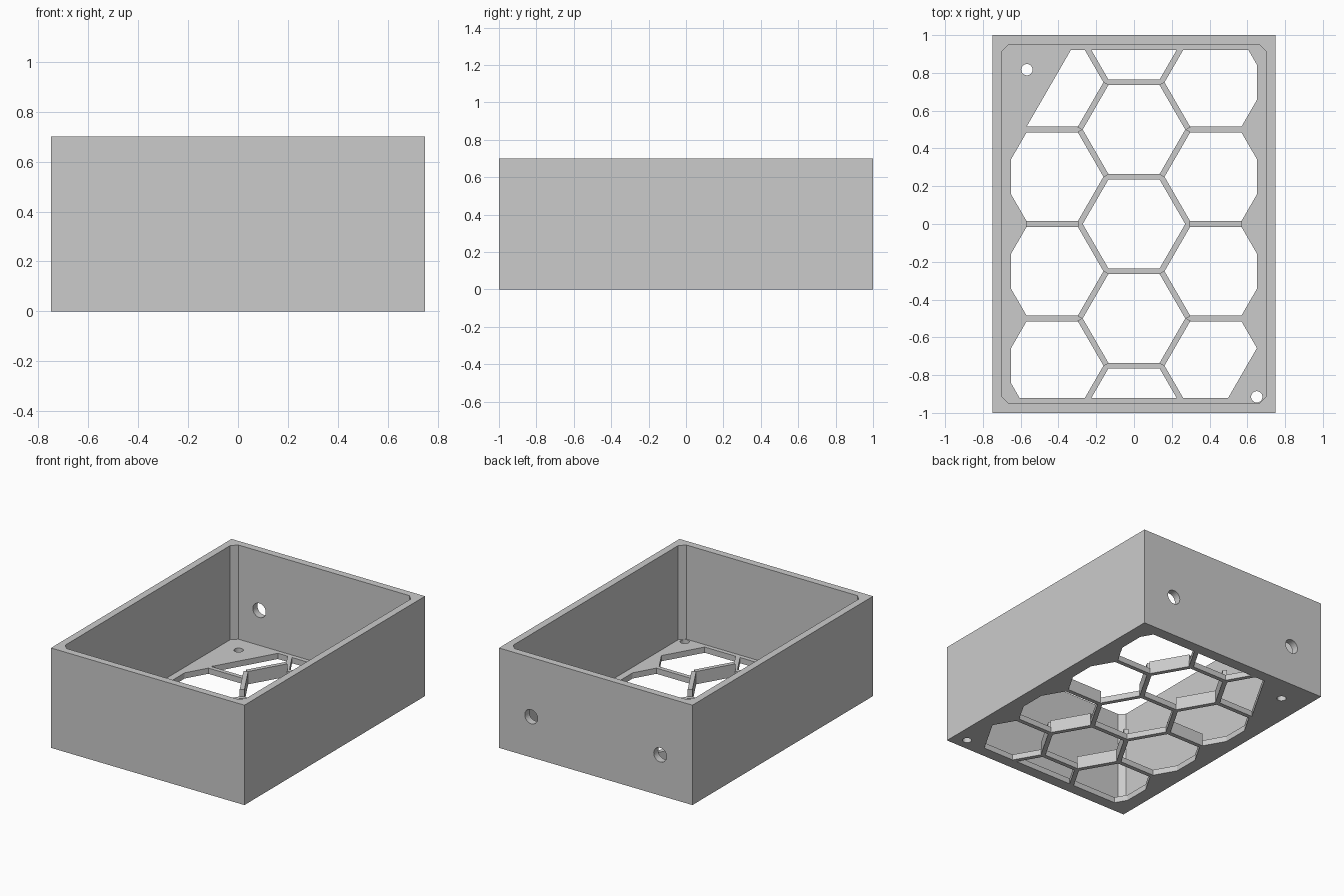
import bpy, bmesh, math
from mathutils import Vector, Matrix

if "Cube" in bpy.data.objects:
    bpy.data.objects.remove(bpy.data.objects["Cube"], do_unlink=True)

HX, HY, HEIGHT = 0.75, 1.0, 0.70
WALL, FLOOR, RIB_TOP = 0.05, 0.04, 0.09
PITCH, RIB = 0.5, 0.03
S60 = math.sin(math.radians(60))

grey = bpy.data.materials.new("light_grey")
grey.use_nodes = True
grey.diffuse_color = (0.6, 0.6, 0.6, 1)
grey.node_tree.nodes["Principled BSDF"].inputs["Base Color"].default_value = grey.diffuse_color


def add_prism(bm, outline, z0, z1, matrix=Matrix()):
    """Add a closed prism over a counter-clockwise outline."""
    low = [bm.verts.new(matrix @ Vector((x, y, z0))) for x, y in outline]
    high = [bm.verts.new(matrix @ Vector((x, y, z1))) for x, y in outline]
    bm.faces.new(low[::-1])
    bm.faces.new(high)
    n = len(outline)
    for i in range(n):
        j = (i + 1) % n
        bm.faces.new((low[i], low[j], high[j], high[i]))


def make_object(name, bm):
    bmesh.ops.recalc_face_normals(bm, faces=bm.faces[:])
    mesh = bpy.data.meshes.new(name)
    bm.to_mesh(mesh)
    bm.free()
    mesh.materials.append(grey)
    obj = bpy.data.objects.new(name, mesh)
    bpy.context.collection.objects.link(obj)
    return obj


def ngon(cx, cy, r, n):
    return [(cx + r * math.cos(math.tau * i / n), cy + r * math.sin(math.tau * i / n))
            for i in range(n)]


def rect(hx, hy):
    return [(-hx, -hy), (hx, -hy), (hx, hy), (-hx, hy)]


def clip(poly, a, b, c):
    """Keep the part of a convex polygon where a*x + b*y <= c."""
    out = []
    for i, p in enumerate(poly):
        q = poly[(i + 1) % len(poly)]
        dp, dq = a * p[0] + b * p[1] - c, a * q[0] + b * q[1] - c
        if dp <= 0:
            out.append(p)
        if dp * dq < 0:
            t = dp / (dp - dq)
            out.append((p[0] + t * (q[0] - p[0]), p[1] + t * (q[1] - p[1])))
    return out


# Solid block
bm = bmesh.new()
add_prism(bm, rect(HX, HY), 0, HEIGHT)
tray = make_object("open_tray", bm)

# Cavity with chamfered corners
ix, iy, ch = HX - WALL, HY - WALL, 0.037
cavity = rect(ix, iy)
for sx in (-1, 1):
    for sy in (-1, 1):
        cavity = clip(cavity, sx, sy, ix + iy - ch)
bm = bmesh.new()
add_prism(bm, cavity, FLOOR, HEIGHT + 0.2)
cavity_cutter = make_object("cavity_cutter", bm)

# Honeycomb windows, trimmed to the border and around two corner screw pads
limits = [(1, 0, 0.652), (-1, 0, 0.652), (0, 1, 0.92), (0, -1, 0.92),
          (-S60, 0.5, 0.75), (S60, -0.5, 0.892)]
bm = bmesh.new()
for col in (-1, 0, 1):
    for k in range(-2, 3):
        cy = k * PITCH + (PITCH / 2 if col else 0)
        hexagon = ngon(col * PITCH * S60, cy, (PITCH - RIB) / 2 / S60, 6)
        for limit in limits:
            hexagon = clip(hexagon, *limit)
        if len(hexagon) > 2:
            add_prism(bm, hexagon, -0.1, FLOOR + 0.1)

# Floor screw holes and back wall holes
for x, y in ((-0.567, 0.817), (0.65, -0.915)):
    add_prism(bm, ngon(x, y, 0.03, 32), -0.1, FLOOR + 0.1)
for x in (-0.5, 0.5):
    turn = Matrix.Translation((x, HY, 0.285)) @ Matrix.Rotation(math.pi / 2, 4, "X")
    add_prism(bm, ngon(0, 0, 0.05, 32), -0.12, 0.12, turn)
hole_cutter = make_object("hole_cutter", bm)

for cutter in (cavity_cutter, hole_cutter):
    cutter.hide_render = True
    mod = tray.modifiers.new(cutter.name, "BOOLEAN")
    mod.operation, mod.solver, mod.object = "DIFFERENCE", "EXACT", cutter
graph = bpy.context.evaluated_depsgraph_get()
cut_mesh = bpy.data.meshes.new_from_object(tray.evaluated_get(graph))
tray.modifiers.clear()
tray.data = cut_mesh
for cutter in (cavity_cutter, hole_cutter):
    bpy.data.objects.remove(cutter, do_unlink=True)

# Raised ribs standing on some honeycomb bars
side = PITCH / 2 / S60
bm = bmesh.new()


def add_rib(cx, cy, angle):
    place = Matrix.Translation((cx, cy, 0)) @ Matrix.Rotation(angle, 4, "Z")
    add_prism(bm, rect(side / 2 - 0.006, RIB / 2), FLOOR, RIB_TOP, place)


for sx in (-1, 1):
    add_rib(sx * PITCH * S60, 0, 0)
    for cy in (-PITCH, PITCH):
        for sy in (-1, 1):
            add_rib(sx * side * 0.75, cy + sy * PITCH / 4, -sx * sy * math.pi / 3)
make_object("raised_ribs", bm)
